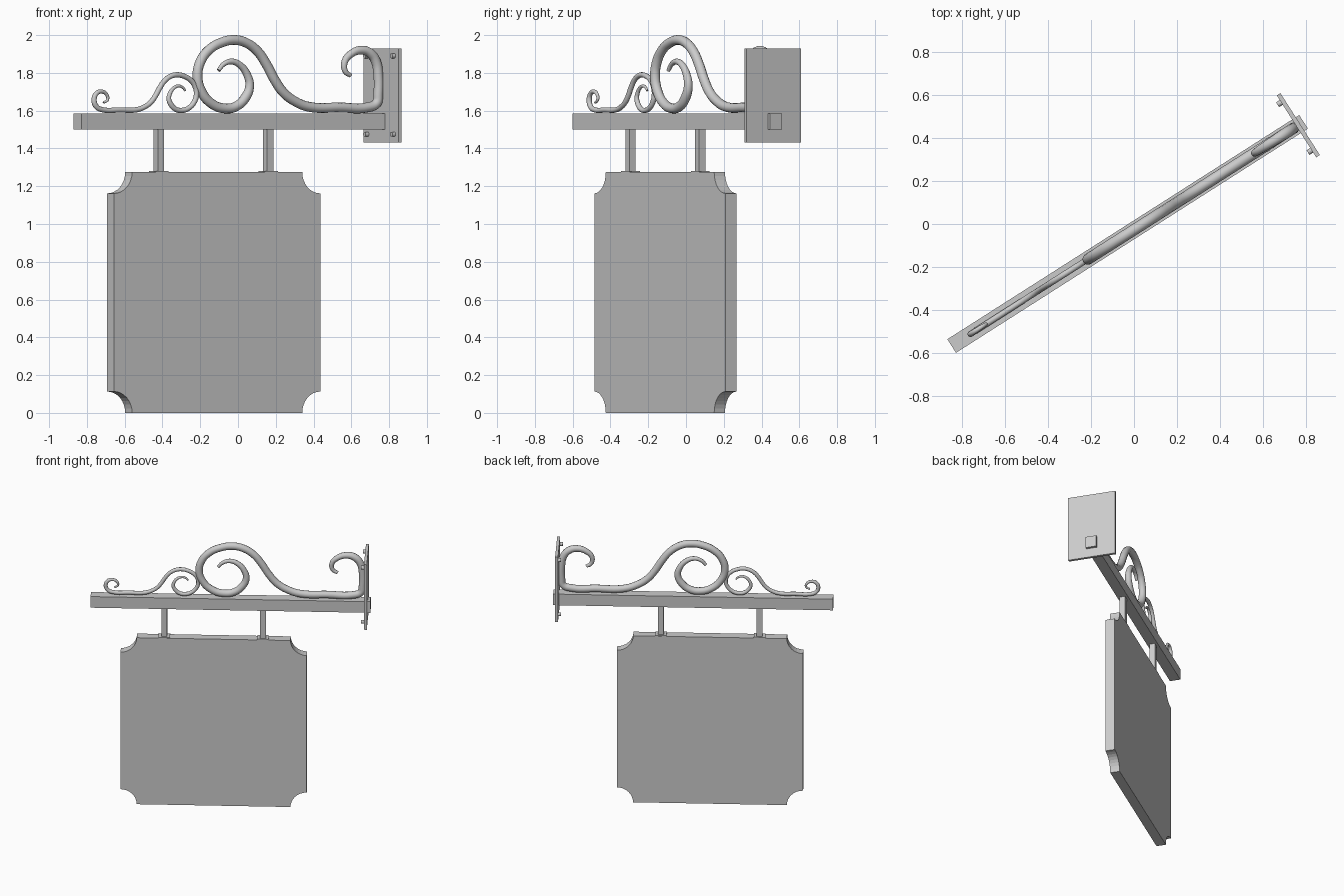
import bpy, bmesh, math
from mathutils import Matrix

cube = bpy.data.objects.get("Cube")
if cube:
    bpy.data.objects.remove(cube)

# The sign hangs in a vertical plane turned about z; parts are built along local x
FRAME = Matrix.Rotation(math.radians(32.5), 4, "Z") @ Matrix.Translation((0, -0.023, 0))

grey = bpy.data.materials.new("plain_grey")
colour = (0.6, 0.6, 0.6, 1)
grey.use_nodes = True
grey.diffuse_color = colour
grey.node_tree.nodes["Principled BSDF"].inputs["Base Color"].default_value = colour


def add_object(name, data):
    obj = bpy.data.objects.new(name, data)
    data.materials.append(grey)
    bpy.context.collection.objects.link(obj)
    obj.matrix_world = FRAME
    return obj


def from_bmesh(name, bm):
    bmesh.ops.recalc_face_normals(bm, faces=bm.faces)
    mesh = bpy.data.meshes.new(name)
    bm.to_mesh(mesh)
    bm.free()
    return add_object(name, mesh)


def box(name, x0, x1, depth, z0, z1):
    bm = bmesh.new()
    place = Matrix.Translation(((x0 + x1) / 2, 0, (z0 + z1) / 2))
    size = Matrix.Diagonal((x1 - x0, depth, z1 - z0, 1))
    bmesh.ops.create_cube(bm, size=1, matrix=place @ size)
    return from_bmesh(name, bm)


def scroll(name, points, thickness, origin, scale_x, scale_z):
    curve = bpy.data.curves.new(name, "CURVE")
    curve.dimensions = "3D"
    curve.bevel_depth = thickness
    curve.bevel_resolution = 4
    curve.resolution_u = 6
    curve.use_fill_caps = True
    spline = curve.splines.new("BEZIER")
    spline.bezier_points.add(len(points) - 1)
    last = len(points) - 1
    for i, (knot, (x, z)) in enumerate(zip(spline.bezier_points, points)):
        knot.co = (origin[0] + scale_x * x, 0, origin[1] + scale_z * z)
        knot.handle_left_type = knot.handle_right_type = "AUTO"
        # Thinner towards both curled tips
        knot.radius = min(1, 0.4 + 0.1 * i, 0.45 + 0.11 * (last - i))
    return add_object(name, curve)


# Sign board with a concave quarter circle at each corner
half_width, height, notch, thick = 0.647, 1.275, 0.113, 0.068
bm = bmesh.new()
outline = []
corners = [(1, 1, 270), (-1, 1, 360), (-1, 0, 90), (1, 0, 180)]
for side, top, start in corners:
    for step in range(9):
        a = math.radians(start - 90 * step / 8)
        outline.append(bm.verts.new((-0.167 + side * half_width + notch * math.cos(a),
                                     -thick / 2, top * height + notch * math.sin(a))))
face = bm.faces.new(outline)
sweep = bmesh.ops.extrude_face_region(bm, geom=[face])
bmesh.ops.translate(bm, vec=(0, thick, 0),
                    verts=[v for v in sweep["geom"] if isinstance(v, bmesh.types.BMVert)])
from_bmesh("sign_board", bm)

# Beam, running through the wall plate
box("beam", -1.022, 0.922, 0.075, 1.5, 1.585)
box("wall_plate", 0.883, 0.903, 0.342, 1.432, 1.93)

# Bolts on the near face of the plate
for y in (-0.132, 0.132):
    for z in (1.475, 1.89):
        bm = bmesh.new()
        bmesh.ops.create_cone(bm, cap_ends=True, segments=12, radius1=0.013, radius2=0.013,
                              depth=0.025, matrix=Matrix.Translation((0.875, y, z))
                              @ Matrix.Rotation(math.pi / 2, 4, "Y"))
        from_bmesh("bolt", bm)

# Hanger posts with foot flanges
for x in (-0.511, 0.175):
    box("hanger_post", x - 0.02, x + 0.02, 0.04, 1.27, 1.51)
    box("hanger_flange", x - 0.04, x + 0.04, 0.066, 1.27, 1.281)

# Scrollwork: one shared spiral and wave, with a different end curl on each bar
body = [(.157, .223), (.188, .255), (.239, .27), (.295, .249), (.339, .196), (.352, .138),
        (.326, .08), (.27, .034), (.195, .022), (.113, .048), (.05, .111), (.025, .191),
        (.044, .27), (.1, .334), (.176, .371), (.251, .384), (.326, .371), (.402, .324),
        (.458, .255), (.508, .175), (.565, .106), (.64, .058), (.728, .03)]
tall_curl = [(.92, .027), (1.09, .027), (1.15, .05), (1.16, .1), (1.16, .2), (1.145, .27),
             (1.11, .313), (1.055, .33), (.985, .308), (.948, .265), (.954, .217), (.986, .196)]
low_curl = [(.94, .027), (1.126, .027), (1.21, .06), (1.238, .13), (1.21, .194),
            (1.15, .214), (1.09, .184), (1.078, .133), (1.126, .1)]
scroll("large_scroll", body + tall_curl, 0.026, (-0.294, 1.59), 1, 1)
scroll("small_scroll", body + low_curl, 0.014, (-0.262, 1.59), -0.53, 0.52)
